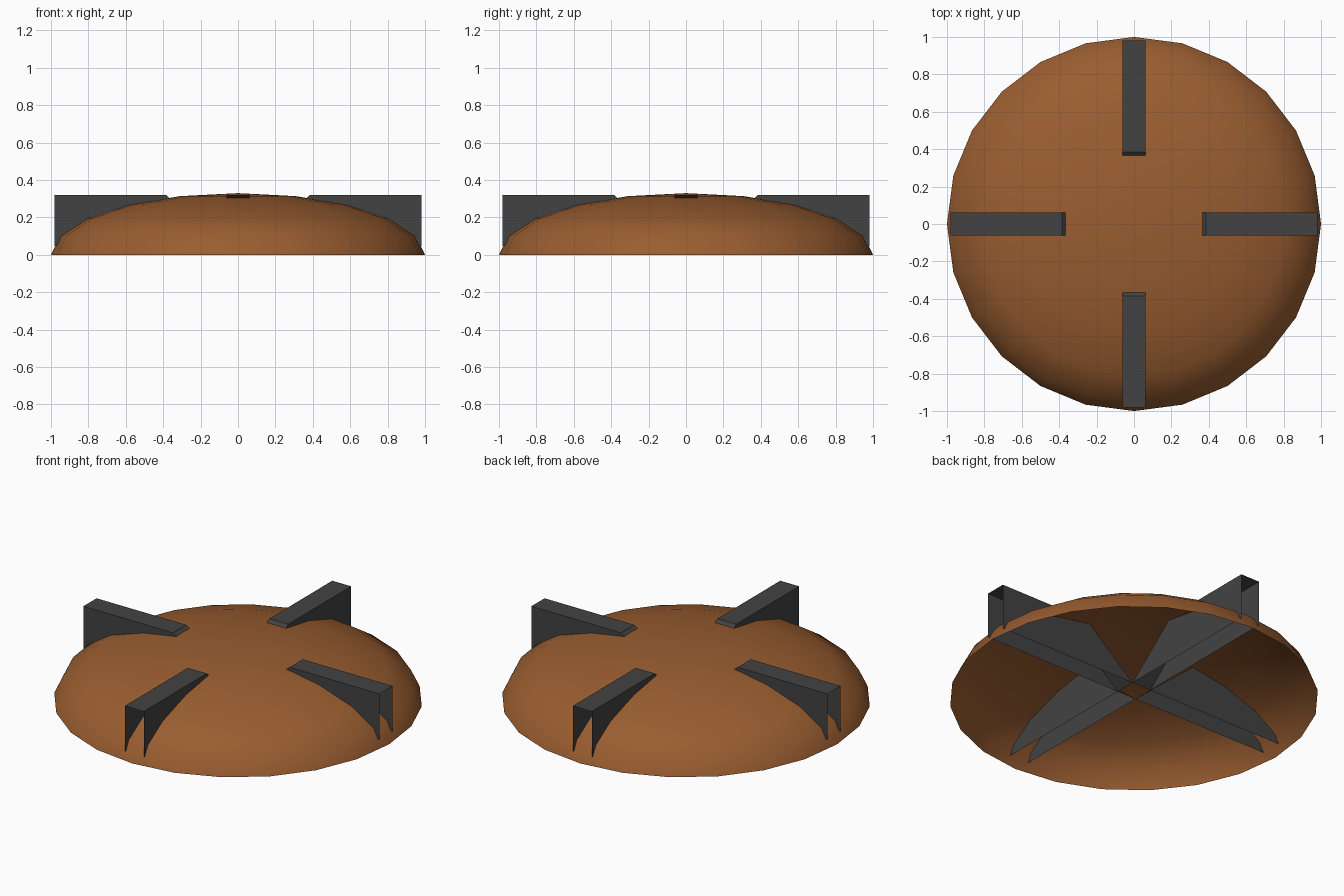
import bpy, bmesh, math
from mathutils import Matrix

if "Cube" in bpy.data.objects:
    bpy.data.objects.remove(bpy.data.objects["Cube"])


def material(name, rgb):
    m = bpy.data.materials.new(name)
    m.diffuse_color = (*rgb, 1)
    m.use_nodes = True
    m.node_tree.nodes["Principled BSDF"].inputs["Base Color"].default_value = m.diffuse_color
    return m


def add_object(name, bm, mat):
    me = bpy.data.meshes.new(name)
    bm.to_mesh(me)
    bm.free()
    me.materials.append(mat)
    ob = bpy.data.objects.new(name, me)
    bpy.context.collection.objects.link(ob)
    return ob


brown = material("rust_brown", (0.32, 0.11, 0.03))
grey = material("dark_grey", (0.055, 0.055, 0.055))

# Dome: upper half of a squashed 24-sided sphere, open underneath
bm = bmesh.new()
bmesh.ops.create_uvsphere(bm, u_segments=24, v_segments=10, radius=1)
bmesh.ops.delete(bm, geom=[v for v in bm.verts if v.co.z < -0.01], context='VERTS')
bmesh.ops.scale(bm, vec=(1, 1, 0.33), verts=bm.verts)
for f in bm.faces:
    f.smooth = True
add_object("dome", bm, brown)

# Four hollow channel arms: side walls, top and slanted inner end,
# open at the outer end and underneath
W = 0.0625
PROFILE = [(0.98, 0.047), (0.98, 0.32), (0.385, 0.32), (0.0625, 0.047)]
for i, side in enumerate(("right", "back", "left", "front")):
    bm = bmesh.new()
    a = [bm.verts.new((x, -W, z)) for x, z in PROFILE]
    b = [bm.verts.new((x, W, z)) for x, z in PROFILE]
    bm.faces.new(a[::-1])
    bm.faces.new(b)
    bm.faces.new((a[1], a[2], b[2], b[1]))   # top
    bm.faces.new((a[2], a[3], b[3], b[2]))   # slanted inner end
    bmesh.ops.recalc_face_normals(bm, faces=bm.faces)
    top = max(bm.faces, key=lambda f: f.calc_center_median().z)
    if top.normal.z < 0:
        bmesh.ops.reverse_faces(bm, faces=bm.faces)
    bmesh.ops.rotate(bm, verts=bm.verts, cent=(0, 0, 0),
                     matrix=Matrix.Rotation(i * math.pi / 2, 3, 'Z'))
    add_object(side + "_arm", bm, grey)
